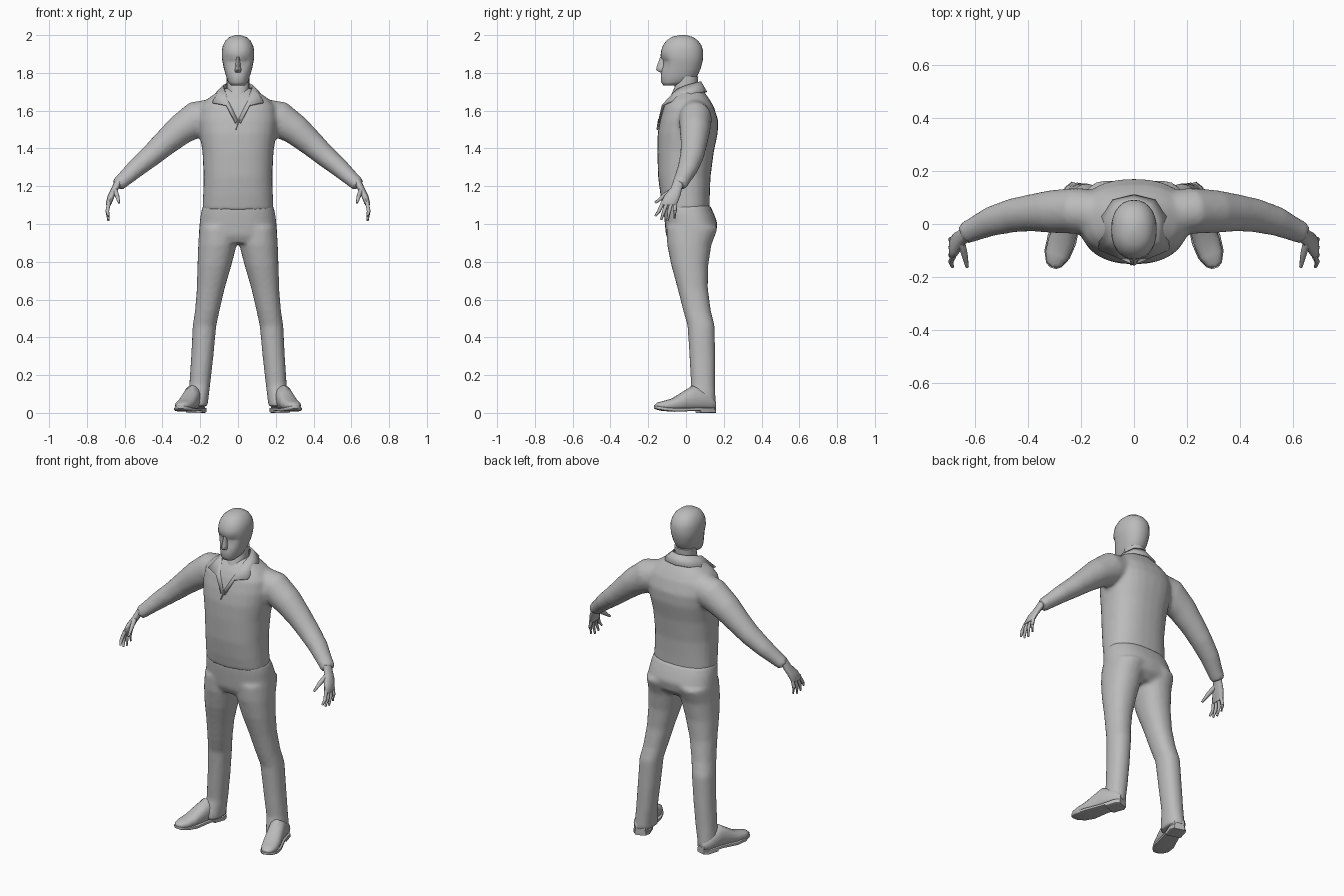
import bpy, bmesh, math
from mathutils import Vector

grey = bpy.data.materials.new("plain grey")
grey.diffuse_color = (0.5, 0.5, 0.5, 1)


def skin_rings(bm, rings):
    """Join a list of point rings into a closed, capped tube."""
    vs = [[bm.verts.new(p) for p in r] for r in rings]
    n = len(rings[0])
    for a, b in zip(vs, vs[1:]):
        for i in range(n):
            j = (i + 1) % n
            bm.faces.new((a[i], a[j], b[j], b[i]))
    bm.faces.new(vs[0][::-1])
    bm.faces.new(vs[-1])


def oval(c, u, v, n, power):
    """Superellipse around c with half axes u and v."""
    pts = []
    for i in range(n):
        t = 2 * math.pi * i / n
        a, b = math.cos(t), math.sin(t)
        a = math.copysign(abs(a) ** (2 / power), a)
        b = math.copysign(abs(b) ** (2 / power), b)
        pts.append(c + u * a + v * b)
    return pts


def stack(bm, rows, n=24, power=2.2, side=1):
    """Level rings, each row: x min, x max, y front, y back, z."""
    rings = []
    for x0, x1, y0, y1, z in rows:
        c = Vector((side * (x0 + x1) / 2, (y0 + y1) / 2, z))
        rings.append(oval(c, Vector(((x1 - x0) / 2, 0, 0)),
                          Vector((0, (y1 - y0) / 2, 0)), n, power))
    skin_rings(bm, rings)


def centred(rows):
    return [(-w, w, f, b, z) for w, f, b, z in rows]


def limb(bm, rows, n=16, side=1, power=2):
    """Rings square to a path, each row: x, y, z, upright radius, level radius."""
    pts = [Vector((side * r[0], r[1], r[2])) for r in rows]
    rings = []
    for i, r in enumerate(rows):
        t = (pts[min(i + 1, len(pts) - 1)] - pts[max(i - 1, 0)]).normalized()
        v = t.cross(Vector((0, 0, 1))).normalized()
        rings.append(oval(pts[i], v.cross(t) * r[3], v * r[4], n, power))
    skin_rings(bm, rings)


def finish(bm, name, mirror=False, blend=0, angle=50):
    bmesh.ops.recalc_face_normals(bm, faces=bm.faces)
    me = bpy.data.meshes.new(name)
    bm.to_mesh(me)
    bm.free()
    ob = bpy.data.objects.new(name, me)
    bpy.context.collection.objects.link(ob)
    me.materials.append(grey)
    bpy.context.view_layer.objects.active = ob
    ob.select_set(True)
    bpy.ops.object.shade_smooth_by_angle(angle=math.radians(angle))
    ob.select_set(False)
    if mirror:
        ob.modifiers.new("mirror", 'MIRROR')
    if blend:  # fuse overlapping volumes into one cloth surface
        m = ob.modifiers.new("fuse", 'REMESH')
        m.mode, m.voxel_size, m.use_smooth_shade = 'VOXEL', blend, True
        s = ob.modifiers.new("soften", 'SMOOTH')
        s.factor, s.iterations = 0.5, 4
    return ob


# shirt: torso with both sleeves
bm = bmesh.new()
stack(bm, centred([
    (.188, -.12, .125, 1.07), (.185, -.135, .126, 1.15), (.182, -.148, .13, 1.25),
    (.188, -.152, .147, 1.38), (.203, -.15, .168, 1.48), (.21, -.138, .17, 1.55),
    (.20, -.118, .148, 1.62), (.165, -.098, .125, 1.66), (.115, -.07, .10, 1.695),
    (.07, -.045, .08, 1.72)]), 28, 2.4)
for s in (1, -1):
    limb(bm, [
        (.12, .04, 1.575, .09, .085), (.22, .05, 1.555, .096, .087),
        (.31, .047, 1.495, .081, .081), (.39, .042, 1.425, .068, .07),
        (.46, .032, 1.362, .059, .064), (.54, .01, 1.295, .05, .056),
        (.60, -.018, 1.24, .041, .046), (.64, -.036, 1.205, .036, .042)], 20, s)
finish(bm, "shirt", blend=.012)

# trousers: hips with both legs
bm = bmesh.new()
stack(bm, centred([
    (.187, -.12, .127, 1.10), (.198, -.117, .15, 1.05), (.204, -.112, .168, 1.0),
    (.206, -.106, .155, .94), (.19, -.085, .11, .90)]), 28, 2.4)
for s in (1, -1):
    stack(bm, [
        (.0, .206, -.105, .17, .98), (.006, .211, -.10, .135, .89),
        (.035, .215, -.078, .118, .78), (.07, .218, -.045, .116, .66),
        (.098, .228, -.015, .132, .54), (.115, .24, .008, .152, .46),
        (.13, .248, .018, .155, .3), (.147, .258, .026, .155, .15),
        (.157, .267, .005, .157, .07), (.16, .267, .0, .157, .035)], 20, 2.2, s)
finish(bm, "trousers", blend=.012)

# neck
bm = bmesh.new()
stack(bm, centred([
    (.055, -.11, .05, 1.60), (.06, -.085, .06, 1.67), (.06, -.062, .062, 1.72),
    (.06, -.05, .065, 1.78)]), 20)
finish(bm, "neck")

# head, with eye sockets pressed in under the brow
bm = bmesh.new()
stack(bm, centred([
    (.036, -.12, -.05, 1.733), (.053, -.133, .03, 1.752), (.064, -.133, .06, 1.785),
    (.074, -.128, .077, 1.82), (.08, -.126, .085, 1.85), (.084, -.128, .089, 1.868),
    (.086, -.135, .091, 1.89), (.085, -.131, .09, 1.92), (.08, -.122, .082, 1.945),
    (.066, -.103, .063, 1.972), (.045, -.076, .037, 1.99), (.014, -.035, 0, 2.0)]), 28)
for v in bm.verts:
    if v.co.y < -.07 and 1.84 < v.co.z < 1.88 and .012 < abs(v.co.x) < .06:
        v.co.y += .012
finish(bm, "head", angle=70)

# nose
bm = bmesh.new()
stack(bm, centred([
    (.016, -.138, -.10, 1.803), (.018, -.158, -.10, 1.815), (.014, -.156, -.10, 1.83),
    (.009, -.137, -.10, 1.885)]), 8)
finish(bm, "nose")

# collar: folded ribbon around the neck running down to the open front
upper = [(0, .08, 1.755), (.05, .062, 1.752), (.08, 0, 1.735), (.074, -.05, 1.715),
         (.04, -.112, 1.63), (0, -.146, 1.55)]
lower = [(0, .112, 1.70), (.08, .092, 1.70), (.122, .03, 1.69), (.135, -.098, 1.645),
         (.062, -.128, 1.63), (.012, -.15, 1.535)]
bm = bmesh.new()
a = [bm.verts.new(p) for p in upper]
b = [bm.verts.new(p) for p in lower]
for i in range(len(a) - 1):
    bm.faces.new((a[i], a[i + 1], b[i + 1], b[i]))
collar = finish(bm, "collar", mirror=True, angle=30)
collar.modifiers.new("cloth", 'SOLIDIFY').thickness = .008

# front overlap below the collar
bm = bmesh.new()
limb(bm, [(.008, -.142, 1.555, .005, .006), (-.012, -.152, 1.50, .004, .005)], 6)
finish(bm, "front_overlap")

# hands: palm, four fingers and thumb
bm = bmesh.new()
stack(bm, [
    (.605, .65, -.065, -.005, 1.235), (.63, .67, -.08, -.02, 1.19),
    (.652, .69, -.115, -.03, 1.15), (.668, .70, -.134, -.045, 1.11),
    (.674, .698, -.13, -.05, 1.10)], 12)
for y, ty, tz in ((-.122, -.162, 1.042), (-.10, -.132, 1.022),
                  (-.078, -.098, 1.016), (-.057, -.06, 1.03)):
    limb(bm, [(.682, y, 1.115, .011, .011), (.692, (y + ty) / 2, 1.07, .01, .01),
              (.686, ty, tz, .006, .006)], 8)
limb(bm, [(.652, -.07, 1.18, .014, .014), (.64, -.115, 1.15, .013, .012),
          (.63, -.163, 1.112, .006, .006)], 8)
finish(bm, "hands", mirror=True)


def foot_part(name, rows, power):
    """Upright rings along the outward-turned foot: distance, half width, bottom, top."""
    heel, way = Vector((.205, .15, 0)), Vector((.1, -.31, 0)).normalized()
    across = Vector((-way.y, way.x, 0))
    bm = bmesh.new()
    skin_rings(bm, [oval(heel + way * d + Vector((0, 0, (lo + hi) / 2)), across * w,
                         Vector((0, 0, (hi - lo) / 2)), 16, power)
                    for d, w, lo, hi in rows])
    finish(bm, name, mirror=True)


# shoes: uppers, soles and heel blocks
foot_part("shoe_uppers", [
    (0, .03, .02, .07), (.03, .048, .012, .10), (.12, .046, .012, .145),
    (.17, .048, .012, .115), (.23, .05, .012, .078), (.28, .045, .014, .064),
    (.315, .03, .02, .055), (.328, .012, .028, .045)], 2.4)
foot_part("shoe_soles", [
    (.0, .03, .012, .03), (.03, .05, .01, .028), (.12, .045, .01, .028),
    (.22, .056, .006, .026), (.28, .05, .01, .03), (.32, .03, .018, .036),
    (.333, .012, .024, .038)], 5)
foot_part("shoe_heels", [
    (.0, .032, 0, .022), (.025, .048, 0, .022), (.09, .046, 0, .022)], 6)
